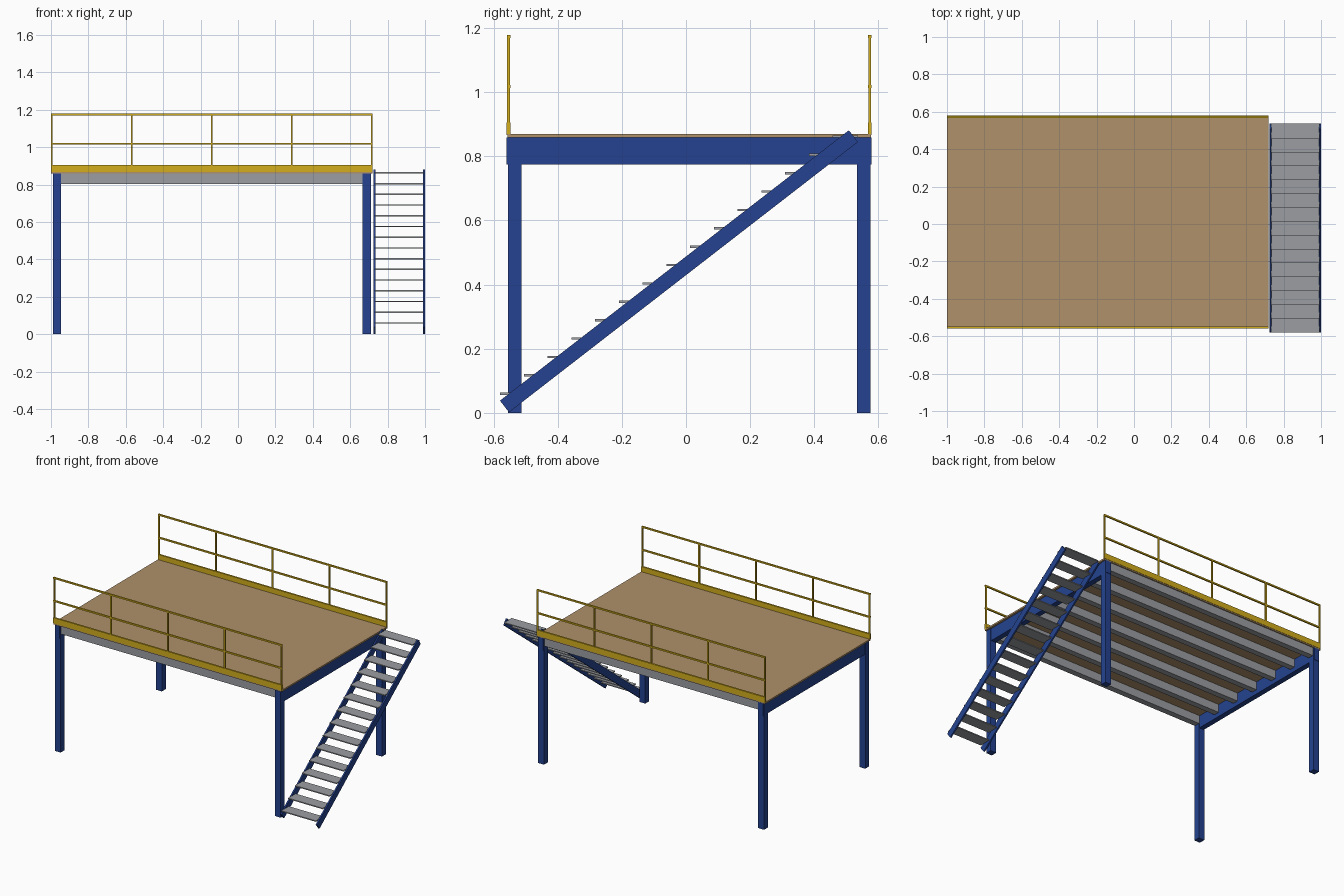
import bpy
from mathutils import Matrix, Vector
from math import atan2

if "Cube" in bpy.data.objects:
    bpy.data.objects.remove(bpy.data.objects["Cube"], do_unlink=True)


def material(name, rgb):
    mat = bpy.data.materials.new(name)
    mat.use_nodes = True
    mat.diffuse_color = (*rgb, 1)
    mat.node_tree.nodes["Principled BSDF"].inputs["Base Color"].default_value = (*rgb, 1)
    return mat


BLUE = material("blue_steel", (0.018, 0.055, 0.28))
GREY = material("galvanised_grey", (0.33, 0.34, 0.36))
YELLOW = material("safety_yellow", (0.65, 0.42, 0.012))
WOOD = material("wood_board", (0.43, 0.285, 0.145))


def box(name, mat, x, y, z):
    """Box from the (low, high) range on each axis."""
    bpy.ops.mesh.primitive_cube_add(size=1)
    obj = bpy.context.object
    obj.name = name
    ranges = (x, y, z)
    size = Matrix.Diagonal([b - a for a, b in ranges]).to_4x4()
    centre = Matrix.Translation([(a + b) / 2 for a, b in ranges])
    obj.data.transform(centre @ size)
    obj.data.materials.append(mat)
    return obj


def around(c, width):
    return (c - width / 2, c + width / 2)


LEFT, RIGHT = -1.0, 0.72
FRONT, BACK = -0.557, 0.577
DECK_LOW, DECK_TOP = 0.859, 0.87

# Floor board
box("deck", WOOD, (LEFT, RIGHT), (FRONT, BACK), (DECK_LOW, DECK_TOP))

# Corner posts and the main beams joining them front to back
for side, x in (("right", -0.968), ("left", 0.688)):
    for end, y in (("front", -0.534), ("back", 0.554)):
        box(f"{end}_{side}_post", BLUE, around(x, 0.044), around(y, 0.042), (0, DECK_LOW))
    box(f"{side}_main_beam", BLUE, around(x, 0.036), (FRONT - 0.002, BACK + 0.001), (0.775, DECK_LOW))

# Joists under the deck
JOISTS = 7
for i in range(JOISTS):
    y = -0.53 + i * 1.08 / (JOISTS - 1)
    box(f"joist_{i + 1}", GREY, (-0.95, 0.67), around(y, 0.04), (0.804, DECK_LOW))

# Guard rails along the front and back edges
for end, y in (("front", FRONT + 0.004), ("back", BACK - 0.004)):
    for i in range(5):
        x = LEFT + 0.005 + i * (RIGHT - LEFT - 0.01) / 4
        box(f"{end}_rail_post_{i + 1}", YELLOW, around(x, 0.009), around(y, 0.009), (DECK_TOP, 1.175))
    for part, z in (("top", 1.174), ("middle", 1.018)):
        box(f"{end}_{part}_rail", YELLOW, (LEFT, RIGHT), around(y, 0.01), around(z, 0.01))
    box(f"{end}_toe_board", YELLOW, (LEFT, RIGHT), around(y, 0.012), (0.867, 0.905))

# Stair stringers, laid flat and then tilted to the slope
foot, head = Vector((0, -0.566, 0.02)), Vector((0, 0.522, 0.863))
run = head - foot
tilt = Matrix.Translation((foot + head) / 2) @ Matrix.Rotation(atan2(run.z, run.y), 4, "X")
for side, x in (("inner", 0.729), ("outer", 0.995)):
    stringer = box(f"{side}_stringer", BLUE, around(x, 0.01),
                   around(0, run.length), around(0, 0.046))
    stringer.data.transform(tilt)

# Stair treads
for i in range(15):
    y, z = -0.58 + i * 0.0741, 0.06 + i * 0.0573
    box(f"tread_{i + 1}", GREY, (0.732, 0.992), (y, y + 0.079), around(z, 0.007))
